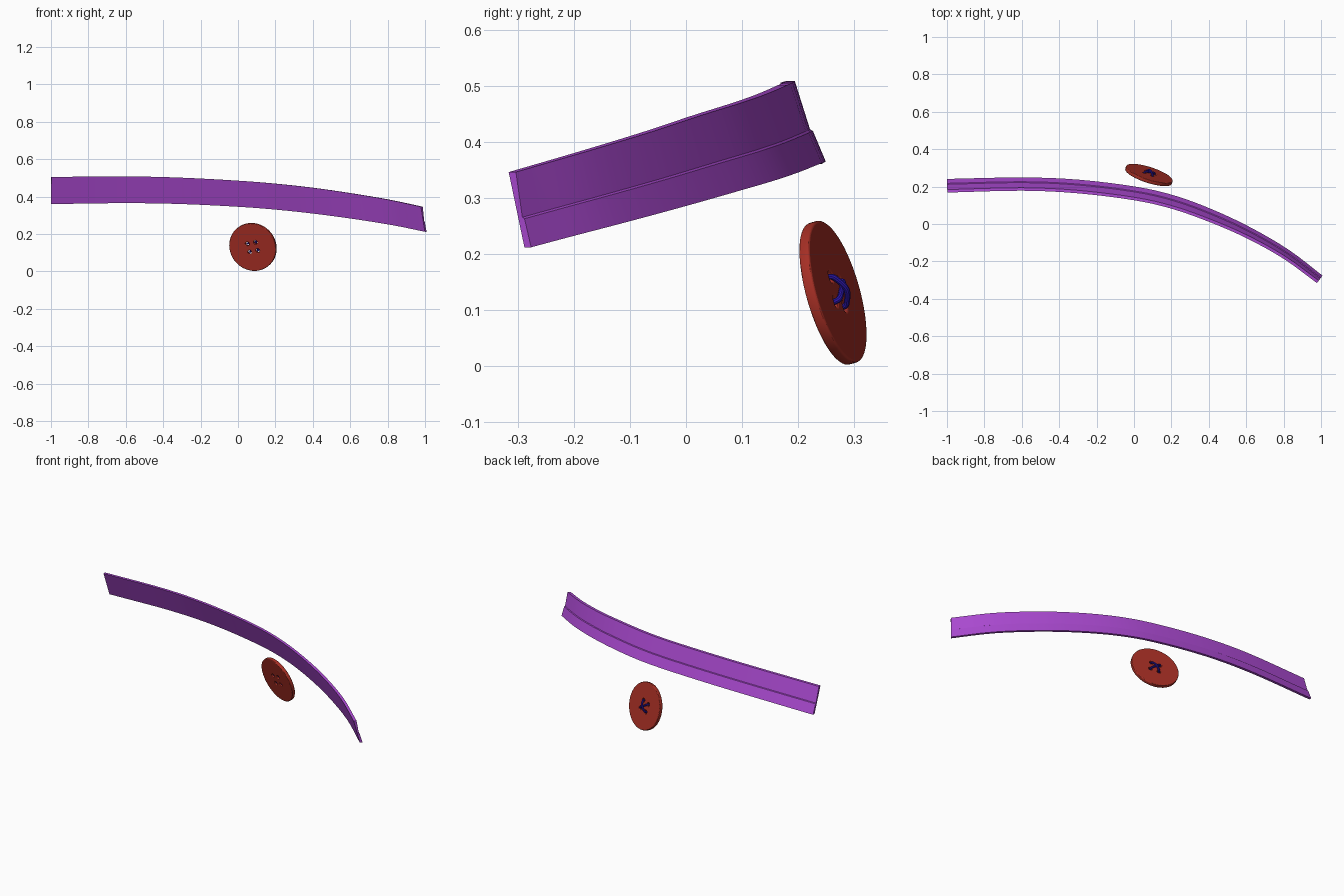
import bpy, bmesh
from math import sin, cos, pi, radians
from mathutils import Vector

if "Cube" in bpy.data.objects:
    bpy.data.objects.remove(bpy.data.objects["Cube"])


def material(name, rgb):
    m = bpy.data.materials.new(name)
    m.diffuse_color = (*rgb, 1)
    m.use_nodes = True
    m.node_tree.nodes["Principled BSDF"].inputs["Base Color"].default_value = m.diffuse_color
    return m


purple = material("purple_fabric", (0.42, 0.07, 0.66))
red = material("red_plastic", (0.38, 0.028, 0.018))
blue = material("blue_thread", (0.025, 0.008, 0.40))

# Fabric band: front top edge (x, y, z), then lean and drop towards the bottom edge
stations = [
    (-0.998, 0.168, 0.505, 0.058, 0.145),
    (-0.60, 0.178, 0.508, 0.056, 0.143),
    (-0.30, 0.164, 0.501, 0.058, 0.141),
    (0.0, 0.127, 0.485, 0.058, 0.140),
    (0.20, 0.082, 0.469, 0.057, 0.140),
    (0.40, 0.012, 0.447, 0.053, 0.140),
    (0.60, -0.075, 0.418, 0.046, 0.138),
    (0.80, -0.186, 0.384, 0.040, 0.136),
    (0.978, -0.316, 0.346, 0.035, 0.134),
]
# Section: (fraction down, thickness); the small step is the seam on the back
section = [(0, 0), (1, 0), (1, 0.015), (0.62, 0.0135), (0.60, 0.0095), (0, 0.016)]


def spline(pts, steps):
    """Smooth path through all the points (Catmull-Rom)."""
    p = [Vector(q) for q in pts]
    p = [2 * p[0] - p[1]] + p + [2 * p[-1] - p[-2]]
    out = []
    for i in range(1, len(p) - 2):
        a, b, c, d = p[i - 1:i + 3]
        for s in range(steps):
            t = s / steps
            out.append(0.5 * (2 * b + (c - a) * t + (2 * a - 5 * b + 4 * c - d) * t * t
                              + (3 * b - a - 3 * c + d) * t ** 3))
    return out + [p[-2]]


path = spline(stations, 4)
bm = bmesh.new()
rings = []
for i, p in enumerate(path):
    tangent = path[min(i + 1, len(path) - 1)] - path[max(i - 1, 0)]
    out = Vector((-tangent[1], tangent[0], 0)).normalized()
    top = Vector(p[:3])
    rings.append([bm.verts.new(top + out * (p[3] * f + w) - Vector((0, 0, p[4] * f)))
                  for f, w in section])
n = len(section)
for a, b in zip(rings, rings[1:]):
    for k in range(n):
        bm.faces.new((a[k], a[(k + 1) % n], b[(k + 1) % n], b[k]))
bm.faces.new(rings[0])
bm.faces.new(rings[-1])
bmesh.ops.recalc_face_normals(bm, faces=bm.faces)
mesh = bpy.data.meshes.new("fabric_band")
bm.to_mesh(mesh)
bm.free()
band = bpy.data.objects.new("fabric_band", mesh)
bpy.context.collection.objects.link(band)
mesh.materials.append(purple)


def finish(obj, mat):
    """Turn a curve into a mesh with its material and smooth shading."""
    obj.data.materials.append(mat)
    bpy.ops.object.select_all(action='DESELECT')
    obj.select_set(True)
    bpy.context.view_layer.objects.active = obj
    if obj.type == 'CURVE':
        bpy.ops.object.convert(target='MESH')
    bpy.ops.object.shade_smooth_by_angle(angle=radians(30))


def add_poly(curve, pts, cyclic):
    s = curve.splines.new('POLY')
    s.points.add(len(pts) - 1)
    for q, co in zip(s.points, pts):
        q.co = (*co, 1)
    s.use_cyclic_u = cyclic


def circle(cx, cy, r, count):
    return [(cx + r * cos(2 * pi * i / count), cy + r * sin(2 * pi * i / count), 0)
            for i in range(count)]


def place(obj):
    """Tilt a part with the button and move it to the button centre."""
    obj.location = (0.08, 0.262, 0.131)
    obj.rotation_euler = Vector((0.30, 0.92, 0.26)).to_track_quat('Z', 'Y').to_euler()
    bpy.context.collection.objects.link(obj)


holes = [(0.033 * cos(radians(34 + 90 * k)), 0.033 * sin(radians(34 + 90 * k)))
         for k in range(4)]

# Button: filled disc outline with four holes, extruded with rounded rims
disc = bpy.data.curves.new("button", 'CURVE')
disc.dimensions = '2D'
disc.fill_mode = 'BOTH'
disc.extrude = 0.006
disc.bevel_depth = 0.004
disc.bevel_resolution = 2
disc.offset = -0.004
add_poly(disc, circle(0, 0, 0.131, 64), True)
for hx, hy in holes:
    add_poly(disc, circle(hx, hy, 0.0105, 16), True)
button = bpy.data.objects.new("button", disc)
place(button)
finish(button, red)

# Thread: two crossing stitches arching over the back from hole to hole
thread = bpy.data.curves.new("thread", 'CURVE')
thread.dimensions = '3D'
thread.bevel_depth = 0.0055
thread.bevel_resolution = 3
thread.use_fill_caps = True
for k, height in ((0, 0.017), (1, 0.026)):
    hx, hy = holes[k]
    key = [(1, -0.004), (1, 0.008), (0.8, 0.016), (0, height),
           (-0.8, 0.016), (-1, 0.008), (-1, -0.004)]
    add_poly(thread, spline([(hx * f, hy * f, z) for f, z in key], 4), False)
stitches = bpy.data.objects.new("thread", thread)
place(stitches)
finish(stitches, blue)

# Smooth the band while keeping its edges and seam crisp
bpy.ops.object.select_all(action='DESELECT')
band.select_set(True)
bpy.context.view_layer.objects.active = band
bpy.ops.object.shade_smooth_by_angle(angle=radians(30))
